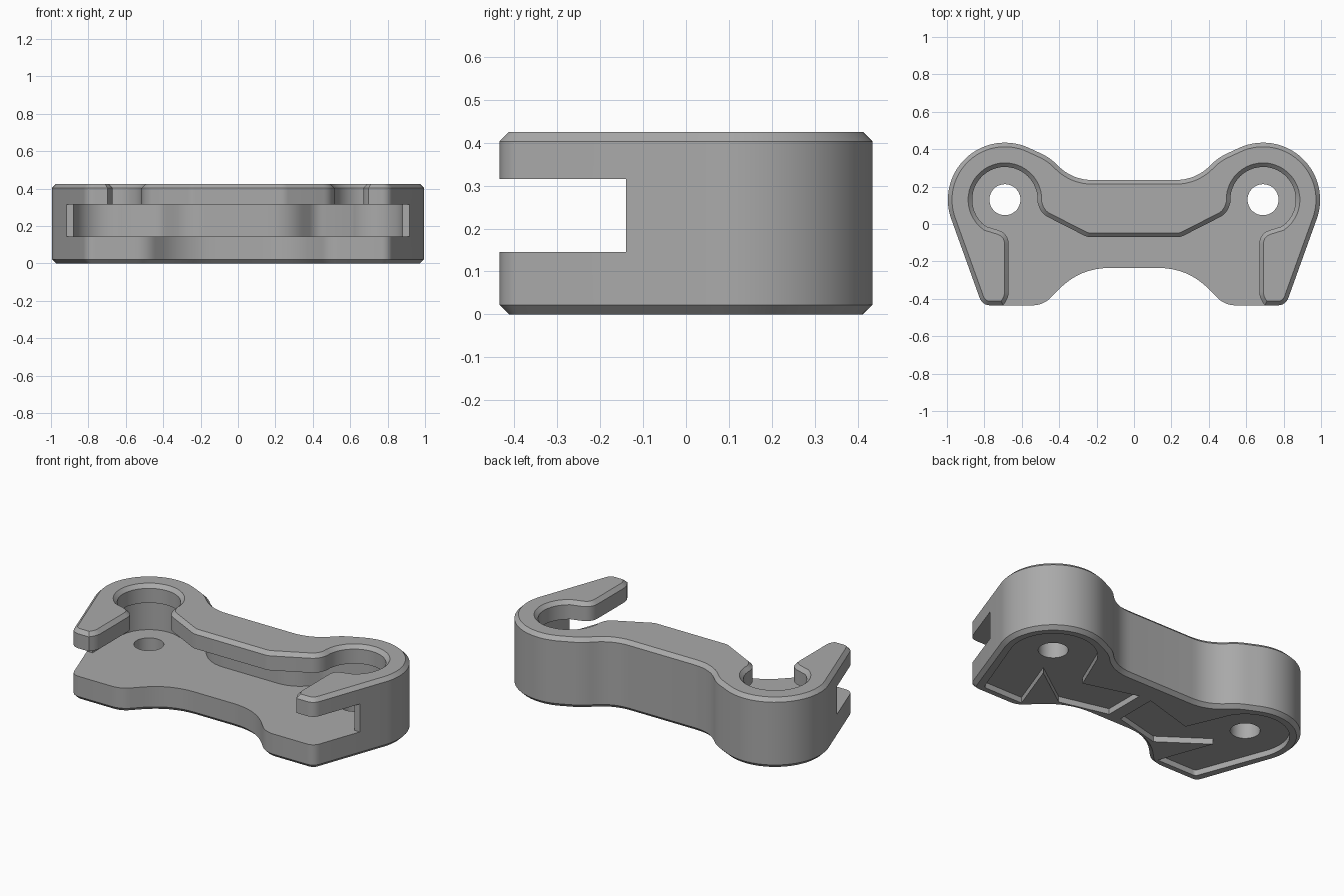
import bpy, bmesh
from math import cos, sin, radians
from mathutils import Vector

if "Cube" in bpy.data.objects:
    bpy.data.objects.remove(bpy.data.objects["Cube"], do_unlink=True)

HUB = (0.69, 0.13)
CHAMFER = 0.022
HEIGHT = 0.425

grey = bpy.data.materials.new("mid_grey")
grey.use_nodes = True
grey.diffuse_color = (0.4, 0.4, 0.4, 1)
grey.node_tree.nodes["Principled BSDF"].inputs["Base Color"].default_value = (0.4, 0.4, 0.4, 1)


def arc(radius, start, end, steps=28):
    """Points around the hub centre, as unrounded corners."""
    angles = [radians(start + (end - start) * i / steps) for i in range(steps + 1)]
    return [(HUB[0] + radius * cos(a), HUB[1] + radius * sin(a), 0) for a in angles]


def mirrored(half):
    """Close a right-hand half path with its mirror image."""
    return half + [(-x, y, t) for x, y, t in reversed(half)]


def rounded(corners, steps=8):
    """Round each corner (x, y, t) over the tangent length t."""
    pts = []
    for i, (x, y, t) in enumerate(corners):
        p = Vector((x, y))
        if t == 0:
            pts.append(p)
            continue
        before = Vector(corners[i - 1][:2])
        after = Vector(corners[(i + 1) % len(corners)][:2])
        a = p + (before - p).normalized() * t
        b = p + (after - p).normalized() * t
        for k in range(steps + 1):
            u = k / steps
            pts.append(a * (1 - u) ** 2 + p * 2 * u * (1 - u) + b * u ** 2)
    return pts


def inset(pts, d):
    """Mitred inward offset of a counter-clockwise outline."""
    out = []
    for i, p in enumerate(pts):
        e = (p - pts[i - 1]).normalized()
        f = (pts[(i + 1) % len(pts)] - p).normalized()
        n, m = Vector((-e.y, e.x)), Vector((-f.y, f.x))
        out.append(p + (n + m) * d / (1 + n.dot(m)))
    return out


def prism(name, corners, levels):
    """Stack the outline at (height, inset) levels and cap both ends."""
    pts = rounded(corners)
    bm = bmesh.new()
    rings = [[bm.verts.new((p.x, p.y, z)) for p in inset(pts, d)] for z, d in levels]
    count = len(pts)
    for low, high in zip(rings, rings[1:]):
        for i in range(count):
            j = (i + 1) % count
            bm.faces.new((low[i], low[j], high[j], high[i]))
    bm.faces.new(rings[0][::-1])
    bm.faces.new(rings[-1])
    bmesh.ops.recalc_face_normals(bm, faces=bm.faces)
    mesh = bpy.data.meshes.new(name)
    bm.to_mesh(mesh)
    bm.free()
    mesh.materials.append(grey)
    obj = bpy.data.objects.new(name, mesh)
    bpy.context.collection.objects.link(obj)
    return obj


def cut(target, cutter):
    mod = target.modifiers.new("cut", "BOOLEAN")
    mod.operation = "DIFFERENCE"
    mod.solver = "EXACT"
    mod.object = cutter
    bpy.context.view_layer.objects.active = target
    bpy.ops.object.modifier_apply(modifier=mod.name)
    bpy.data.objects.remove(cutter, do_unlink=True)


# Body: two round hubs joined by a waist, chamfered top and bottom
outline = [(0.29, -0.235, 0.16), (0.485, -0.435, 0.06), (0.811, -0.435, 0.045)]
outline += arc(0.305, -20, 115) + [(0.45, 0.355, 0.05), (0.33, 0.235, 0.11)]
body = prism("bracket_body", mirrored(outline),
             [(0, CHAMFER), (CHAMFER, 0), (HEIGHT - CHAMFER, 0), (HEIGHT, CHAMFER)])

# Slot running in from the front, open at both sides
slot = [(1.2, -0.6, 0), (1.2, -0.14, 0), (0.88, -0.14, 0)]
slot += arc(0.19, 0, 115) + [(0.41, 0.265, 0.04), (0.28, 0.12, 0.1)]
cut(body, prism("slot_cutter", mirrored(slot), [(0.145, 0), (0.315, 0)]))

# Opening in the top plate with a flared rim, leaving two hooked arms
opening = [(0.74, -0.5, 0), (0.67, -0.39, 0.03), (0.67, -0.05, 0.06)]
opening += arc(0.175, -55, 185) + [(0.495, 0.055, 0.04), (0.25, -0.07, 0.02)]
cut(body, prism("opening_cutter", mirrored(opening),
                [(0.25, 0), (HEIGHT - CHAMFER, 0), (HEIGHT + 0.01, -CHAMFER - 0.01)]))

# Bolt holes and shallow underside pockets, one of each per side
hole = arc(0.083, 0, 350, 35)
pocket = [(0.04, -0.165, 0), (0.34, -0.24, 0), (0.61, -0.05, 0), (0.49, -0.38, 0),
          (0.76, -0.38, 0.02)] + arc(0.245, -20, 150) + [(0.37, 0, 0), (0.04, 0.095, 0)]
for side in (1, -1):
    for name, path, depth in (("hole", hole, 0.25), ("pocket", pocket, 0.035)):
        path = [(side * x, y, t) for x, y, t in path][::side]
        cut(body, prism(name + "_cutter", path, [(-0.1, 0), (depth, 0)]))

bpy.ops.object.select_all(action="DESELECT")
body.select_set(True)
bpy.context.view_layer.objects.active = body
bpy.ops.object.shade_smooth_by_angle(angle=radians(30))
